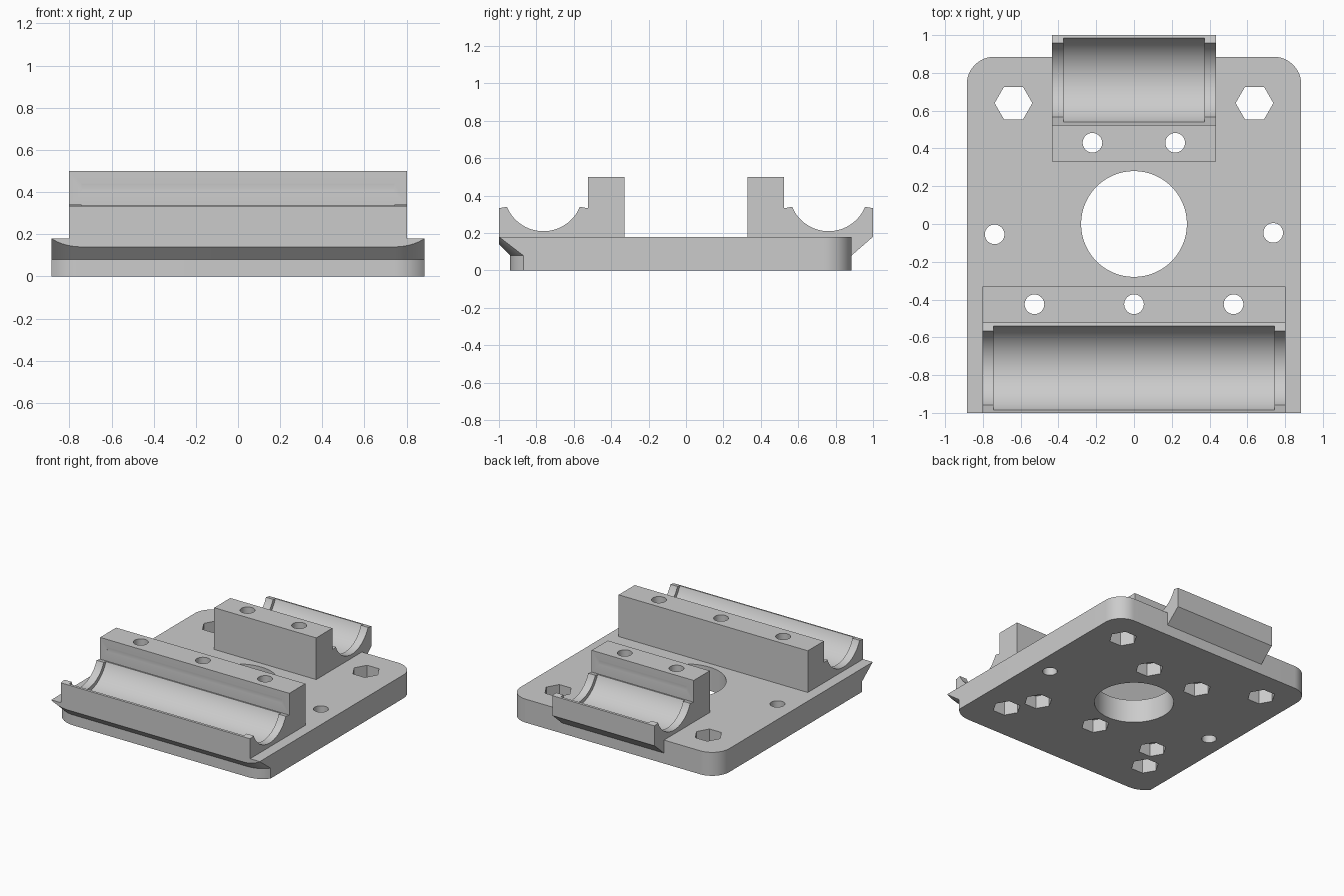
import bpy, bmesh, math
from mathutils import Matrix

cube = bpy.data.objects.get("Cube")
if cube:
    bpy.data.objects.remove(cube, do_unlink=True)

grey = bpy.data.materials.new("plain grey")
grey.use_nodes = True
colour = (0.6, 0.6, 0.6, 1)
grey.diffuse_color = colour
grey.node_tree.nodes["Principled BSDF"].inputs["Base Color"].default_value = colour

TOP = 0.18        # top of the base plate
HALF = 0.885      # half width of the base plate


def to_object(name, bm):
    bmesh.ops.remove_doubles(bm, verts=bm.verts, dist=1e-5)
    bmesh.ops.recalc_face_normals(bm, faces=bm.faces)
    mesh = bpy.data.meshes.new(name)
    bm.to_mesh(mesh)
    bm.free()
    mesh.materials.append(grey)
    obj = bpy.data.objects.new(name, mesh)
    bpy.context.collection.objects.link(obj)
    return obj


def prism(name, sides, radius, low, high, x=0, y=0):
    """Upright cutter between two heights."""
    bm = bmesh.new()
    bmesh.ops.create_cone(bm, cap_ends=True, segments=sides, radius1=radius, radius2=radius,
                          depth=high - low,
                          matrix=Matrix.Translation((x, y, (low + high) / 2))
                          @ Matrix.Rotation(math.pi / 2, 4, 'Z'))
    obj = to_object(name, bm)
    obj.hide_render = True
    return obj


def hexagon(x, y, low, high):
    return prism("hex_cutter", 6, 0.1, low, high, x, y)


def round_hole(x, y, radius=0.052, sides=32):
    return prism("hole_cutter", sides, radius, -0.1, 0.7, x, y)


def finish(obj, cutters):
    """Cut the part, bake the result and shade it."""
    for cutter in cutters:
        mod = obj.modifiers.new("cut", 'BOOLEAN')
        mod.operation, mod.solver, mod.object = 'DIFFERENCE', 'EXACT', cutter
    graph = bpy.context.evaluated_depsgraph_get()
    mesh = bpy.data.meshes.new_from_object(obj.evaluated_get(graph))
    obj.modifiers.clear()
    obj.data = mesh
    for cutter in cutters:
        bpy.data.objects.remove(cutter, do_unlink=True)
    bpy.ops.object.select_all(action='DESELECT')
    obj.select_set(True)
    bpy.context.view_layer.objects.active = obj
    bpy.ops.object.shade_smooth_by_angle(angle=math.radians(25))


# Base plate: rounded back corners, undercut lip along the front
def build_plate():
    bm = bmesh.new()
    corner, steps, big = 0.145, 12, 0.185
    xs = [HALF - corner + corner * i / steps for i in range(steps + 1)]
    xs = [-x for x in reversed(xs)] + xs
    columns = []
    for x in xs:
        d = max(0, abs(x) - (HALF - corner))
        rise = big - math.sqrt(big * big - d * d)
        y = -0.94 + rise
        lip = 0.14 + 0.04 * rise / 0.07
        if d > corner - 1e-6:
            lip = TOP
        columns.append([(x, y, 0), (x, y, 0.08), (x, -1, lip), (x, -1, TOP)])
    back = []
    for cx, start in ((HALF - corner, 0), (corner - HALF, 90)):
        for i in range(steps + 1):
            a = math.radians(start + 90 * i / steps)
            back.append((cx + corner * math.cos(a), HALF - corner + corner * math.sin(a)))

    def face(points):
        unique = [p for i, p in enumerate(points) if p != points[i - 1]]
        if len(unique) > 2:
            bm.faces.new([bm.verts.new(p) for p in unique])

    for a, b in zip(columns, columns[1:]):
        for k in range(3):
            face([a[k], b[k], b[k + 1], a[k + 1]])
    for (ax, ay), (bx, by) in zip(back, back[1:]):
        face([(ax, ay, 0), (bx, by, 0), (bx, by, TOP), (ax, ay, TOP)])
    for column, (x, y) in ((columns[0], back[-1]), (columns[-1], back[0])):
        face(column[:2] + [column[3], (column[3][0], y, TOP), (column[0][0], y, 0)])
    for k, z in ((0, 0), (3, TOP)):
        face([c[k] for c in columns] + [(x, y, z) for x, y in back])
    return to_object("base_plate", bm)


# Bearing rail: stepped profile with a round trough, swept along x
AXIS_Y, AXIS_Z = 0.7625, 0.421


def build_rail(name, half, sign, wedge):
    radius = 0.211
    span = math.asin(0.195 / radius)
    profile = [(0.33, TOP), (0.33, 0.5), (0.525, 0.5), (0.525, 0.333)]
    for i in range(33):
        a = span * (i / 16 - 1)
        profile.append((AXIS_Y + radius * math.sin(a), AXIS_Z - radius * math.cos(a)))
    profile += [(1, 0.333), (1, TOP)]
    if wedge:
        profile += [(HALF, 0.08), (HALF, TOP)]
    bm = bmesh.new()
    base = bm.faces.new([bm.verts.new((-half, sign * y, z)) for y, z in profile])
    swept = bmesh.ops.extrude_face_region(bm, geom=[base], use_keep_orig=True)
    moved = [v for v in swept["geom"] if isinstance(v, bmesh.types.BMVert)]
    bmesh.ops.translate(bm, verts=moved, vec=(2 * half, 0, 0))
    return to_object(name, bm)


def bearing_seat(half, sign):
    bm = bmesh.new()
    bmesh.ops.create_cone(bm, cap_ends=True, segments=96, radius1=0.2386, radius2=0.2386,
                          depth=2 * half,
                          matrix=Matrix.Translation((0, sign * AXIS_Y, AXIS_Z))
                          @ Matrix.Rotation(math.pi / 2, 4, 'Y'))
    obj = to_object("seat_cutter", bm)
    obj.hide_render = True
    return obj


front_bolts = [(x, -0.425) for x in (-0.527, 0, 0.527)]
back_bolts = [(x, 0.43) for x in (-0.22, 0.218)]

plate = build_plate()
cutters = [round_hole(0, 0, 0.28, 96), round_hole(-0.738, -0.055), round_hole(0.737, -0.047)]
for x, y in front_bolts + back_bolts:
    cutters += [round_hole(x, y), hexagon(x, y, -0.1, 0.1)]
for x in (-0.638, 0.638):
    cutters += [hexagon(x, 0.64, -0.1, 0.3), hexagon(x, -0.64, -0.1, 0.15)]
# Turn the hexagons so their points face sideways
for cutter in cutters:
    if cutter.name.startswith("hex"):
        ys = [v.co.y for v in cutter.data.vertices]
        xs = [v.co.x for v in cutter.data.vertices]
        if max(ys) - min(ys) > max(xs) - min(xs):
            c = ((max(xs) + min(xs)) / 2, (max(ys) + min(ys)) / 2, 0)
            cutter.data.transform(Matrix.Translation(c) @ Matrix.Rotation(math.pi / 2, 4, 'Z')
                                  @ Matrix.Translation((-c[0], -c[1], 0)))
finish(plate, cutters)

for name, half, sign, bolts, wedge in (("front_bearing_rail", 0.803, -1, front_bolts, False),
                                       ("back_bearing_rail", 0.433, 1, back_bolts, True)):
    rail = build_rail(name, half, sign, wedge)
    finish(rail, [bearing_seat(half - 0.06, sign)] + [round_hole(x, y) for x, y in bolts])
